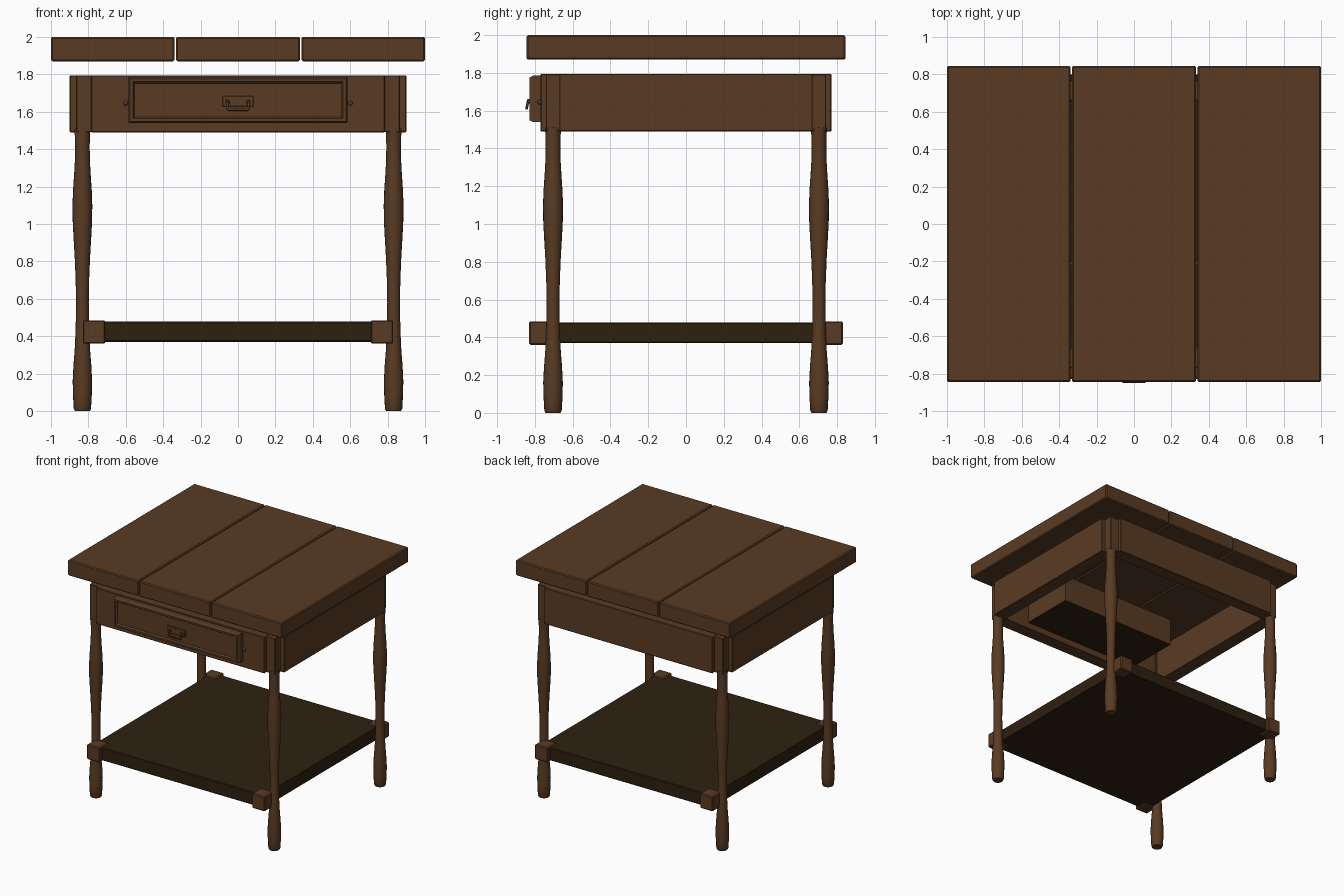
import bpy, bmesh, math
from mathutils import Matrix

if "Cube" in bpy.data.objects:
    bpy.data.objects.remove(bpy.data.objects["Cube"])


def material(name, rgb):
    m = bpy.data.materials.new(name)
    m.diffuse_color = (*rgb, 1)
    m.use_nodes = True
    m.node_tree.nodes["Principled BSDF"].inputs["Base Color"].default_value = m.diffuse_color
    return m


BROWN = material("warm brown wood", (0.100, 0.044, 0.017))
DARK = material("dark brown wood", (0.027, 0.015, 0.005))


def finish(name, bm, mat, smooth=False):
    bmesh.ops.recalc_face_normals(bm, faces=bm.faces[:])
    me = bpy.data.meshes.new(name)
    bm.to_mesh(me)
    bm.free()
    me.materials.append(mat)
    ob = bpy.data.objects.new(name, me)
    bpy.context.collection.objects.link(ob)
    if smooth:
        bpy.ops.object.select_all(action='DESELECT')
        ob.select_set(True)
        bpy.context.view_layer.objects.active = ob
        bpy.ops.object.shade_smooth_by_angle(angle=math.radians(40))
    return ob


def box(name, x, y, z, mat=BROWN, bevel=0.0):
    """Box from (min, max) pairs on each axis."""
    x, y, z = sorted(x), sorted(y), sorted(z)
    bm = bmesh.new()
    bmesh.ops.create_cube(bm, size=1)
    for v in bm.verts:
        v.co = [r[0] + (c + 0.5) * (r[1] - r[0]) for c, r in zip(v.co, (x, y, z))]
    if bevel:
        bmesh.ops.bevel(bm, geom=bm.edges[:], offset=bevel, segments=1, affect='EDGES')
    return finish(name, bm, mat)


def lathe(name, profile, x, y, sides=20):
    """Turned solid from (radius, height) points."""
    bm = bmesh.new()
    rings = []
    for r, z in profile:
        rings.append([bm.verts.new((x + r * math.cos(2 * math.pi * i / sides),
                                    y + r * math.sin(2 * math.pi * i / sides), z))
                      for i in range(sides)])
    for a, b in zip(rings, rings[1:]):
        for i in range(sides):
            j = (i + 1) % sides
            bm.faces.new((a[i], a[j], b[j], b[i]))
    bm.faces.new(rings[0])
    bm.faces.new(rings[-1])
    return finish(name, bm, BROWN, True)


# Table top: three separate planks
for i, x in enumerate([(-1, -0.339), (-0.332, 0.332), (0.339, 1)]):
    box(f"top_plank_{i + 1}", x, (-0.845, 0.845), (1.87, 2.0), bevel=0.008)

# Thick apron boards with open notches at the corners
Z_APRON = (1.49, 1.795)
for s, side in ((-1, "front"), (1, "back")):
    box(f"{side}_apron", (-0.785, 0.785), (s * 0.66, s * 0.77), Z_APRON, bevel=0.004)
for s, side in ((-1, "left"), (1, "right")):
    box(f"{side}_apron", (s * 0.785, s * 0.9), (-0.67, 0.67), Z_APRON, bevel=0.004)

# Corner posts, turned legs and shelf blocks
LEG = [(0.040, 0), (0.046, 0.012), (0.050, 0.08), (0.052, 0.16), (0.048, 0.24),
       (0.041, 0.33), (0.036, 0.44), (0.034, 0.58), (0.036, 0.70), (0.041, 0.82),
       (0.048, 0.94), (0.052, 1.02), (0.053, 1.10), (0.050, 1.18), (0.044, 1.27),
       (0.040, 1.34), (0.039, 1.42), (0.042, 1.51)]
for sx, nx in ((-1, "left"), (1, "right")):
    for sy, ny in ((-1, "front"), (1, "back")):
        box(f"{ny}_{nx}_post", (sx * 0.775, sx * 0.865), (sy * 0.65, sy * 0.742),
            (1.492, 1.793), bevel=0.003)
        lathe(f"{ny}_{nx}_leg", LEG, sx * 0.832, sy * 0.704)
        box(f"{ny}_{nx}_shelf_block", (sx * 0.71, sx * 0.83), (sy * 0.71, sy * 0.83),
            (0.36, 0.485), bevel=0.007)

# Lower shelf
box("lower_shelf", (-0.8, 0.8), (-0.8, 0.8), (0.37, 0.478), DARK, bevel=0.006)

# Drawer front: stepped rim around a recessed panel
bm = bmesh.new()
bmesh.ops.create_cube(bm, size=1)
for v in bm.verts:
    v.co = (v.co.x * 1.17, -0.79 + v.co.y * 0.04, 1.6625 + v.co.z * 0.245)
bm.normal_update()
front = min(bm.faces, key=lambda f: f.calc_center_median().y)
for inset, push in ((0.012, -0.018), (0.022, 0.0), (0.012, 0.014)):
    bmesh.ops.inset_region(bm, faces=[front], thickness=inset)
    for v in front.verts:
        v.co.y += push
finish("drawer_front", bm, BROWN)

# Drawer box hanging inside the apron
for s, side in ((-1, "left"), (1, "right")):
    box(f"drawer_{side}_side", (s * 0.53, s * 0.55), (-0.77, -0.2), (1.55, 1.775))
box("drawer_back", (-0.53, 0.53), (-0.22, -0.2), (1.55, 1.775))
box("drawer_bottom", (-0.549, 0.549), (-0.77, -0.201), (1.545, 1.56), DARK)

# Handle: back plate, two mounts and a hanging bail
box("handle_plate", (-0.083, 0.083), (-0.825, -0.81), (1.627, 1.685), bevel=0.004)
for s, side in ((-1, "left"), (1, "right")):
    box(f"handle_{side}_mount", (s * 0.046, s * 0.064), (-0.842, -0.82),
        (1.638, 1.662), bevel=0.004)
curve = bpy.data.curves.new("handle_bail", 'CURVE')
curve.dimensions = '3D'
curve.bevel_depth = 0.007
curve.bevel_resolution = 1
curve.use_fill_caps = True
path = [(-0.055, -0.836, 1.65), (-0.059, -0.842, 1.62), (-0.05, -0.844, 1.611),
        (0.05, -0.844, 1.611), (0.059, -0.842, 1.62), (0.055, -0.836, 1.65)]
spline = curve.splines.new('POLY')
spline.points.add(len(path) - 1)
for p, co in zip(spline.points, path):
    p.co = (*co, 1)
curve.materials.append(BROWN)
bpy.context.collection.objects.link(bpy.data.objects.new("handle_bail", curve))

# Small round pegs either side of the drawer
for s, side in ((-1, "left"), (1, "right")):
    bm = bmesh.new()
    bmesh.ops.create_uvsphere(
        bm, u_segments=12, v_segments=8, radius=0.013,
        matrix=Matrix.Translation((s * 0.6, -0.774, 1.645)))
    finish(f"{side}_peg", bm, BROWN, True)
